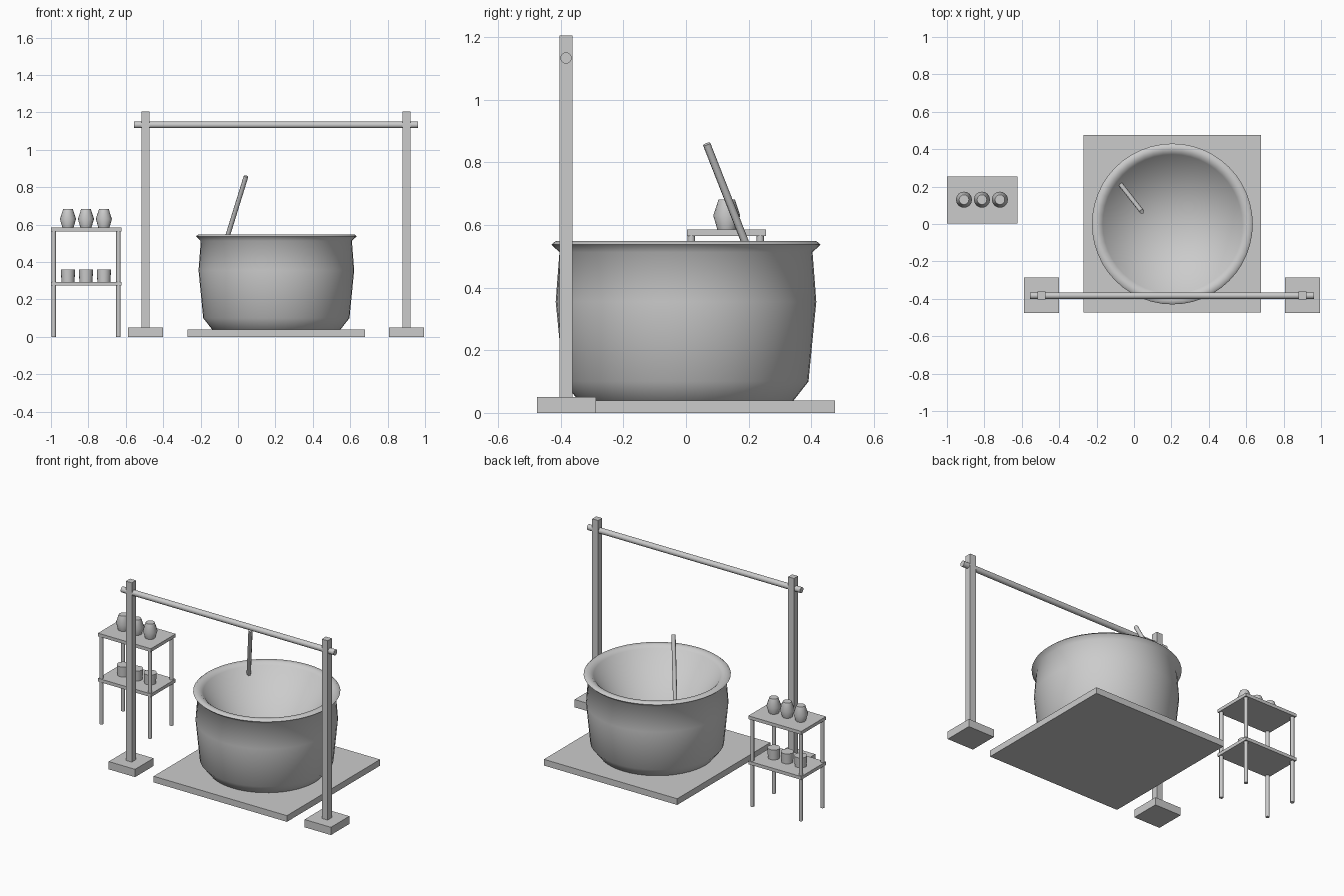
import bpy, bmesh, math
from mathutils import Vector

if "Cube" in bpy.data.objects:
    bpy.data.objects.remove(bpy.data.objects["Cube"])


def finish(name, bm, angle=None):
    bmesh.ops.recalc_face_normals(bm, faces=bm.faces)
    me = bpy.data.meshes.new(name)
    bm.to_mesh(me)
    bm.free()
    ob = bpy.data.objects.new(name, me)
    bpy.context.collection.objects.link(ob)
    if angle:
        bpy.ops.object.select_all(action='DESELECT')
        ob.select_set(True)
        bpy.context.view_layer.objects.active = ob
        bpy.ops.object.shade_smooth_by_angle(angle=math.radians(angle))
    return ob


def box(name, lo, hi):
    lo, hi = Vector(lo), Vector(hi)
    bm = bmesh.new()
    bmesh.ops.create_cube(bm, size=1)
    bmesh.ops.scale(bm, vec=hi - lo, verts=bm.verts)
    bmesh.ops.translate(bm, vec=(lo + hi) / 2, verts=bm.verts)
    return finish(name, bm)


def rod(name, a, b, r, sides=12):
    a, b = Vector(a), Vector(b)
    bm = bmesh.new()
    bmesh.ops.create_cone(bm, cap_ends=True, segments=sides, radius1=r, radius2=r,
                          depth=(b - a).length)
    ob = finish(name, bm, 50)
    ob.rotation_mode = 'QUATERNION'
    ob.rotation_quaternion = (b - a).to_track_quat('Z', 'Y')
    ob.location = (a + b) / 2
    return ob


def lathe(name, profile, loc, sides, angle):
    bm = bmesh.new()
    verts = [bm.verts.new((r, 0, z)) for r, z in profile]
    edges = [bm.edges.new(p) for p in zip(verts, verts[1:])]
    bmesh.ops.spin(bm, geom=verts + edges, cent=(0, 0, 0), axis=(0, 0, 1),
                   angle=math.tau, steps=sides)
    bmesh.ops.remove_doubles(bm, verts=bm.verts, dist=1e-4)
    ob = finish(name, bm, angle)
    ob.location = loc
    return ob


# Ground slab and cauldron with a funnel-shaped hollow
box("base_slab", (-0.27, -0.473, 0), (0.68, 0.475, 0.04))
lathe("cauldron", [(0, 0.003), (0.315, 0.003), (0.391, 0.10), (0.416, 0.355), (0.404, 0.513),
                   (0.43, 0.537), (0.417, 0.548), (0.39, 0.545), (0.372, 0.53), (0, 0.05)],
      (0.205, 0, 0), 48, 80)

# Stirring stick leaning in the cauldron
rod("stirring_stick", (0.043, 0.066, 0.858), (-0.083, 0.226, 0.45), 0.0125, 8)

# Hanging frame
for side, x in (("left", -0.495), ("right", 0.901)):
    box(side + "_foot", (x - 0.094, -0.475, 0), (x + 0.094, -0.287, 0.05))
    box(side + "_post", (x - 0.021, -0.404, 0.04), (x + 0.021, -0.362, 1.205))
rod("crossbar", (-0.556, -0.383, 1.133), (0.963, -0.383, 1.133), 0.018, 16)

# Shelf stand
for name, z in (("lower_shelf", 0.273), ("upper_shelf", 0.564)):
    box(name, (-1.0, 0.003, z), (-0.623, 0.255, z + 0.021))
for x in (-0.985, -0.639):
    for y in (0.017, 0.237):
        rod("shelf_leg", (x, y, 0), (x, y, 0.57), 0.012, 8)

# Jars above, cups below
for i in range(3):
    x = -0.909 + 0.096 * i
    lathe("jar", [(0, 0), (0.03, 0), (0.043, 0.045), (0.026, 0.097), (0, 0.097)],
          (x, 0.13, 0.585), 16, 50)
    lathe("cup", [(0, 0), (0.035, 0), (0.038, 0.065), (0, 0.065)],
          (x, 0.13, 0.294), 16, 50)
